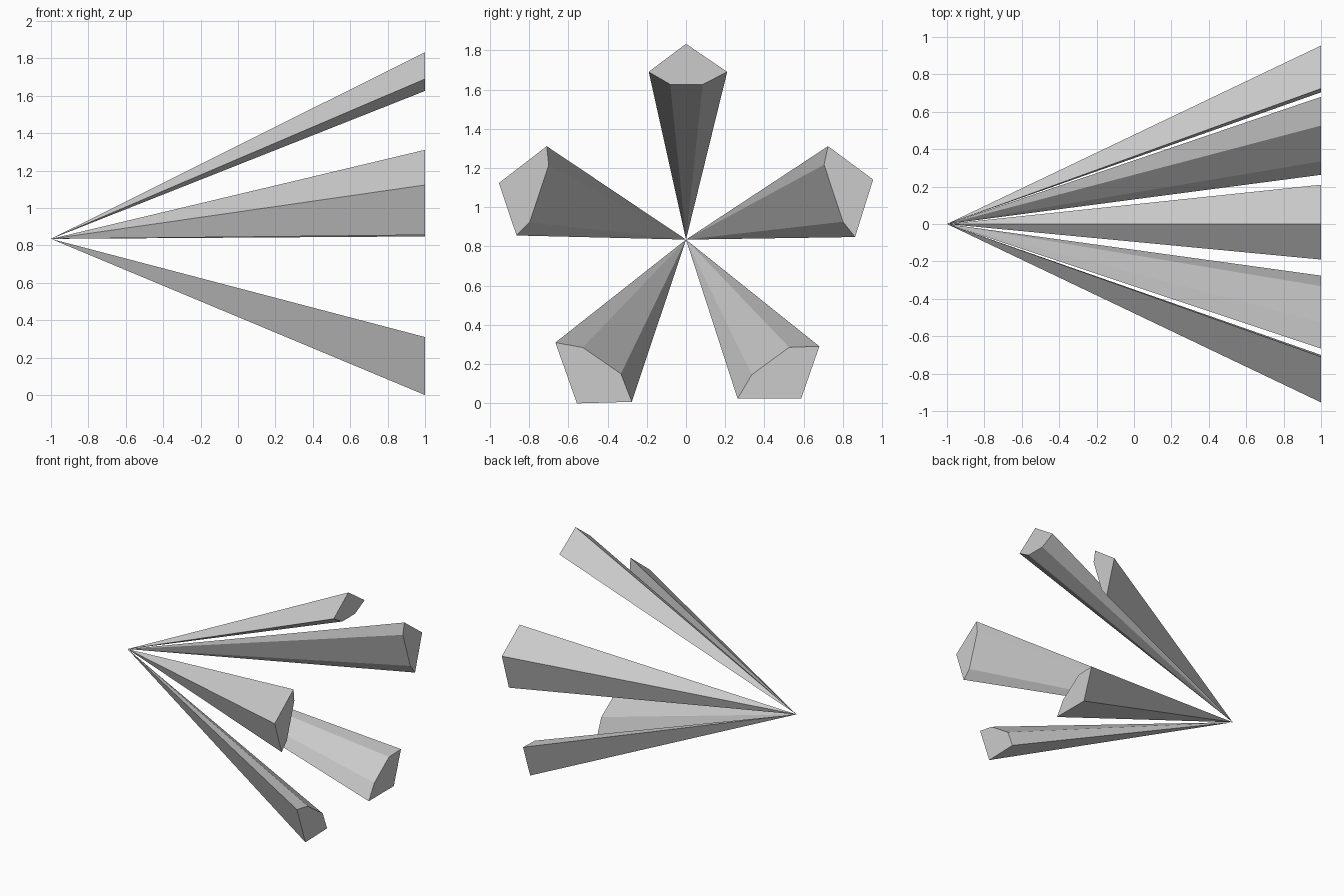
import bpy

if "Cube" in bpy.data.objects:
    bpy.data.objects.remove(bpy.data.objects["Cube"])

TIP = (-1, 0, 0.835)   # all spikes meet here
END_X = 1.0            # flat caps lie on this plane

# Slightly irregular five-sided cap outlines (y, z)
CAPS = {
    "top_spike": [(0, 1.833), (0.21, 1.69), (0.085, 1.626), (-0.08, 1.626), (-0.19, 1.69)],
    "upper_right_spike": [(0.724, 1.311), (0.954, 1.141), (0.862, 0.848), (0.80, 0.926), (0.704, 1.217)],
    "upper_left_spike": [(-0.71, 1.311), (-0.954, 1.123), (-0.864, 0.856), (-0.797, 0.923), (-0.70, 1.214)],
    "lower_left_spike": [(-0.666, 0.31), (-0.526, 0.285), (-0.332, 0.151), (-0.276, 0.008), (-0.556, 0)],
    "lower_right_spike": [(0.68, 0.291), (0.526, 0.286), (0.335, 0.146), (0.263, 0.024), (0.587, 0.024)],
}


def spike(name, outline):
    # Flat-faced pyramid from a cap outline to the shared tip
    area = sum(a[0] * b[1] - b[0] * a[1] for a, b in zip(outline, outline[1:] + outline[:1]))
    if area < 0:
        outline = outline[::-1]
    n = len(outline)
    verts = [(END_X, y, z) for y, z in outline] + [TIP]
    faces = [tuple(range(n))] + [((i + 1) % n, i, n) for i in range(n)]
    mesh = bpy.data.meshes.new(name)
    mesh.from_pydata(verts, [], faces)
    bpy.context.collection.objects.link(bpy.data.objects.new(name, mesh))


for name, outline in CAPS.items():
    spike(name, outline)
